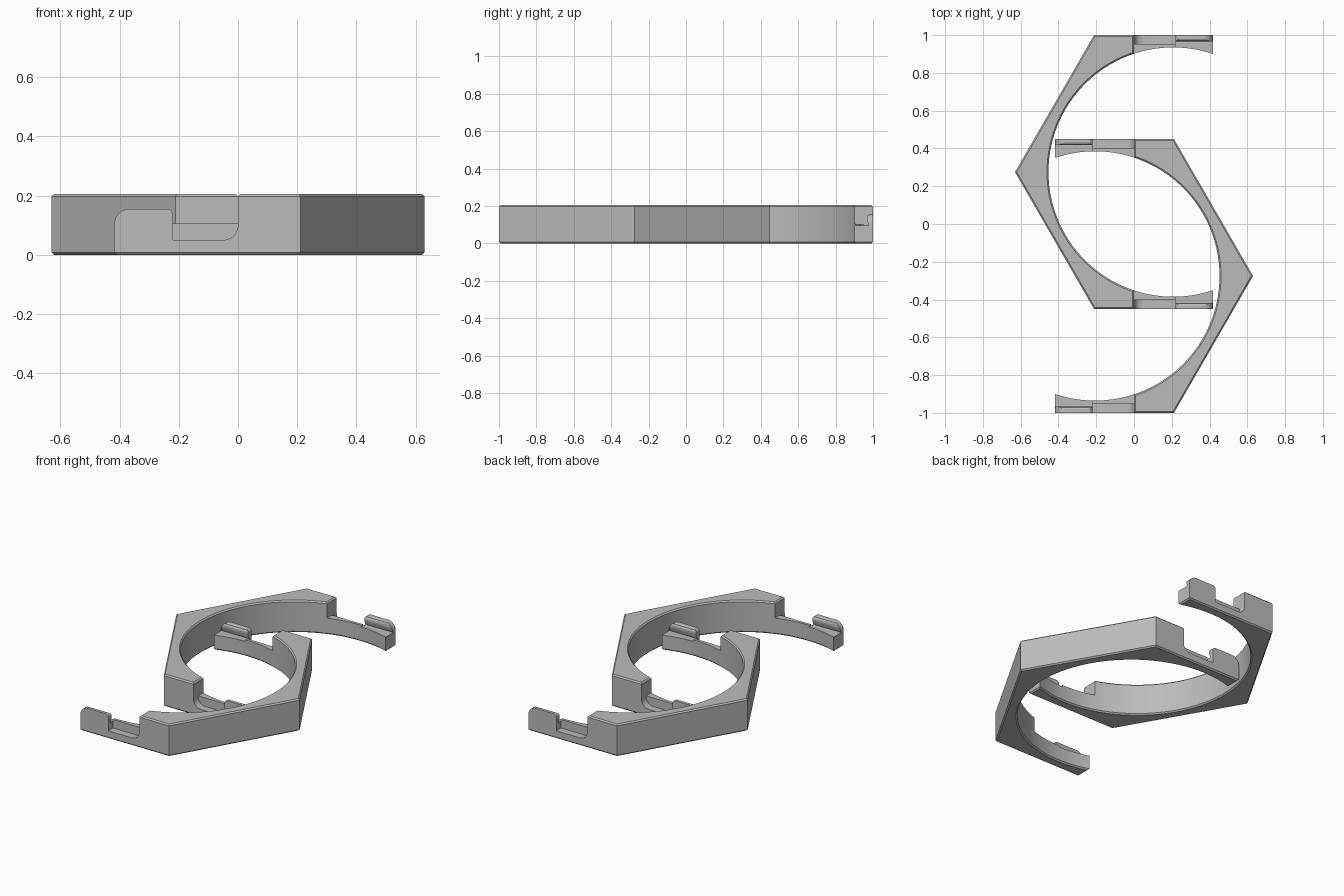
import bpy, bmesh
from math import sin, cos, acos, pi, radians
from mathutils import Vector

cube = bpy.data.objects.get("Cube")
if cube:
    bpy.data.objects.remove(cube, do_unlink=True)

HEIGHT = 0.205
APOTHEM = 0.725                 # hexagon centre to flat side
CORNER = APOTHEM / cos(pi / 6)  # hexagon centre to corner
BORE = 0.66                     # radius of the round opening
CX, CY = 0.63 - CORNER, -0.275  # centre of the right half
TIP = CX - 0.21                 # free end of each arm
STEP = -0.22                    # where hook meets notch
CHAMFER = 0.008

grey = bpy.data.materials.new("mid grey")
grey.use_nodes = True
colour = (0.5, 0.5, 0.5, 1)
grey.diffuse_color = colour
grey.node_tree.nodes["Principled BSDF"].inputs["Base Color"].default_value = colour


def arc(cx, cy, r, start, end, n):
    angles = [start + (end - start) * i / n for i in range(n + 1)]
    return [(cx + r * cos(a), cy + r * sin(a)) for a in angles]


def prism(name, points, place, low, high, chamfer=0):
    """Extrude a 2D profile; place(u, v, w) maps it into space."""
    bm = bmesh.new()
    rings = [[bm.verts.new(place(u, v, w)) for u, v in points] for w in (low, high)]
    caps = [bm.faces.new(ring) for ring in rings]
    n = len(points)
    for i in range(n):
        j = (i + 1) % n
        bm.faces.new((rings[0][i], rings[0][j], rings[1][j], rings[1][i]))
    bmesh.ops.recalc_face_normals(bm, faces=bm.faces)
    if chamfer:
        rims = list({e for cap in caps for e in cap.edges})
        bmesh.ops.bevel(bm, geom=rims, offset=chamfer, segments=1, affect='EDGES')
    mesh = bpy.data.meshes.new(name)
    bm.to_mesh(mesh)
    bm.free()
    obj = bpy.data.objects.new(name, mesh)
    bpy.context.collection.objects.link(obj)
    return obj


def cut(target, cutter):
    cutter.hide_render = True
    mod = target.modifiers.new("cut", 'BOOLEAN')
    mod.operation = 'DIFFERENCE'
    mod.solver = 'EXACT'
    mod.object = cutter
    bpy.context.view_layer.objects.active = target
    bpy.ops.object.modifier_apply(modifier=mod.name)
    bpy.data.objects.remove(cutter, do_unlink=True)


# Half hexagon ring with both arms at full height
sweep = acos((TIP - CX) / BORE)
plan = [(TIP, CY + APOTHEM), (CX + CORNER / 2, CY + APOTHEM), (CX + CORNER, CY),
        (CX + CORNER / 2, CY - APOTHEM), (TIP, CY - APOTHEM)]
plan += arc(CX, CY, BORE, -sweep, sweep, 72)
half = prism("right_half_ring", plan, lambda u, v, w: (u, v, w), 0, HEIGHT, CHAMFER)
half.data.materials.append(grey)

# Chamfered end of the full-height body, shared by the arm cutters
body_end = [(0, HEIGHT - CHAMFER), (0.1, HEIGHT - CHAMFER + 0.1)]

# Outer side of an arm: rounded hook, then a notch with a filleted corner
hook_notch = [(-0.5, 0.105)]
hook_notch += arc(TIP + 0.05, 0.105, 0.05, pi, pi / 2, 8)
hook_notch += arc(STEP - 0.02, 0.135, 0.02, pi / 2, 0, 5)
hook_notch += [(STEP, 0.05)]
hook_notch += arc(-0.05, 0.10, 0.05, -pi / 2, 0, 8)
hook_notch += body_end + [(-0.5, 0.305)]

# Inner side of an arm: low shelf behind the notch
shelf = [(STEP - 0.01, 0.105), (0, 0.105)] + body_end + [(STEP - 0.01, 0.3)]

# Inner side of the hook: undercut snap lip, as depth and height
lip = [(0.3, 0.095), (0.022, 0.095), (0.033, 0.122), (0.033, 0.138),
       (0.028, 0.15), (0.018, 0.156), (0.018, 0.3), (0.3, 0.3)]

for side in (-1, 1):
    def along_arm(u, v, w, s=side):
        return (u, CY + s * (APOTHEM - w), v)

    def across_arm(u, v, w, s=side):
        return (w, CY + s * (APOTHEM - u), v)

    cut(half, prism("hook_cutter", hook_notch, along_arm, -0.1, 0.047))
    cut(half, prism("shelf_cutter", shelf, along_arm, 0.04, 0.3))
    cut(half, prism("lip_cutter", lip, across_arm, -0.5, STEP))

# Smooth curved walls, crisp edges
bpy.ops.object.select_all(action='DESELECT')
half.select_set(True)
bpy.context.view_layer.objects.active = half
bpy.ops.object.shade_smooth_by_angle(angle=radians(30))

# Matching half, turned half a circle
other = half.copy()
other.data = half.data.copy()
other.name = "left_half_ring"
other.rotation_euler = (0, 0, pi)
bpy.context.collection.objects.link(other)
